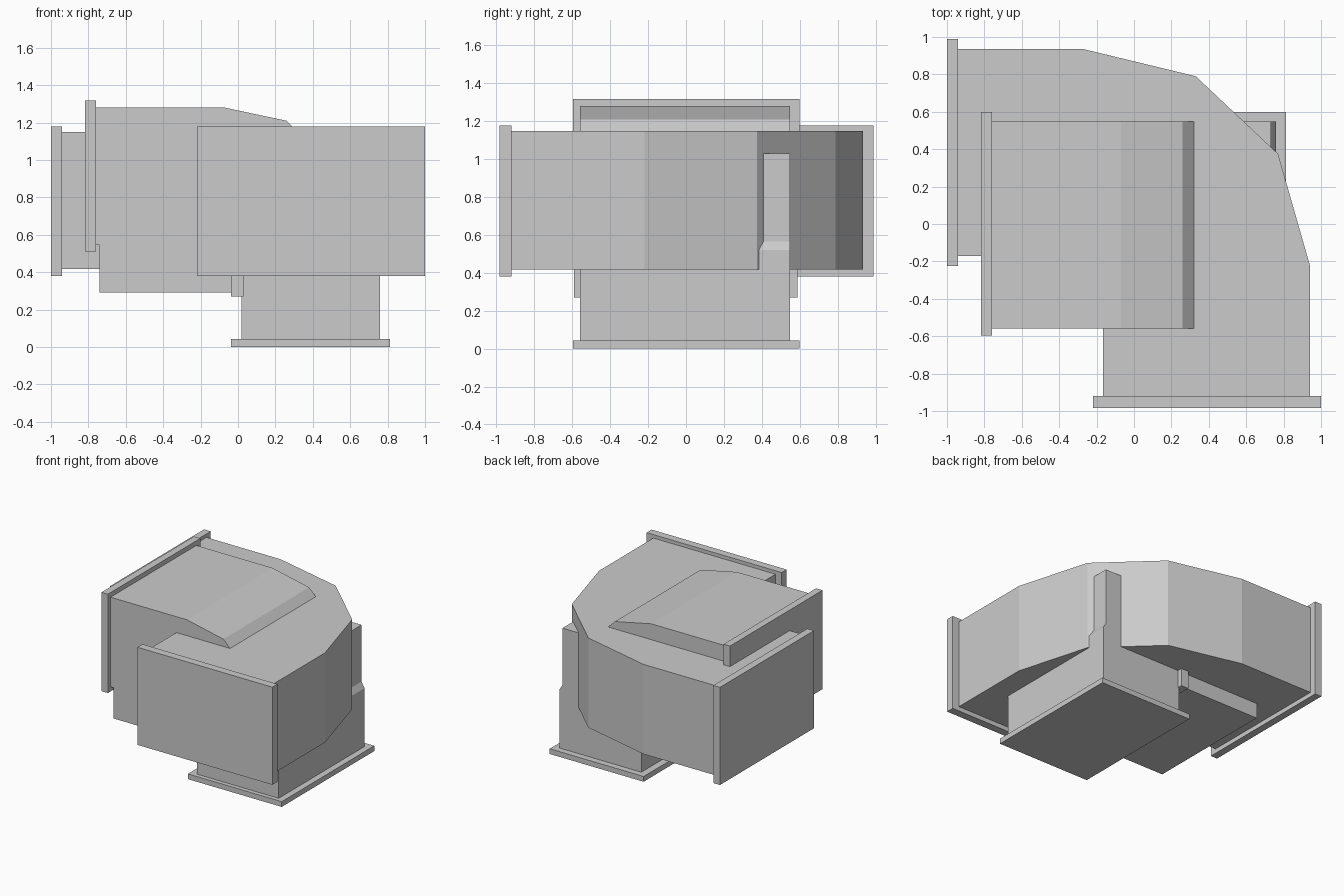
import bpy, bmesh
from mathutils import Vector

if "Cube" in bpy.data.objects:
    bpy.data.objects.remove(bpy.data.objects["Cube"])


def extrude_profile(name, points, direction):
    """Close a planar outline and extrude it into a solid."""
    bm = bmesh.new()
    face = bm.faces.new([bm.verts.new(p) for p in points])
    res = bmesh.ops.extrude_face_region(bm, geom=[face], use_keep_orig=True)
    moved = [g for g in res["geom"] if isinstance(g, bmesh.types.BMVert)]
    bmesh.ops.translate(bm, vec=Vector(direction), verts=moved)
    bmesh.ops.recalc_face_normals(bm, faces=bm.faces)
    mesh = bpy.data.meshes.new(name)
    bm.to_mesh(mesh)
    bm.free()
    obj = bpy.data.objects.new(name, mesh)
    bpy.context.collection.objects.link(obj)
    return obj


def box(name, x, y, z):
    """Box from (min, max) ranges."""
    pts = [(x[0], y[0], z[0]), (x[1], y[0], z[0]),
           (x[1], y[1], z[0]), (x[0], y[1], z[0])]
    return extrude_profile(name, pts, (0, 0, z[1] - z[0]))


# Horizontal elbow: faceted quarter turn seen from above
plan = [(-0.94, 0.935), (-0.27, 0.935), (0.33, 0.79), (0.77, 0.375), (0.94, -0.22),
        (0.94, -0.92), (-0.165, -0.92), (-0.165, -0.22), (-0.22, -0.17), (-0.94, -0.17)]
extrude_profile("horizontal_elbow", [(x, y, 0.417) for x, y in plan], (0, 0, 0.733))
box("horizontal_elbow_side_flange", (-1.0, -0.94), (-0.225, 0.99), (0.38, 1.178))
box("horizontal_elbow_front_flange", (-0.22, 1.0), (-0.985, -0.92), (0.38, 1.178))

# Vertical elbow: faceted quarter turn seen from the front
side = [(-0.76, 1.28), (-0.07, 1.28), (0.26, 1.21), (0.50, 0.97), (0.76, 0.52),
        (0.76, 0.04), (0.02, 0.04), (0.02, 0.50), (-0.03, 0.547), (-0.76, 0.547)]
extrude_profile("vertical_elbow", [(x, -0.56, z) for x, z in side], (0, 1.108, 0))
box("vertical_elbow_side_flange", (-0.818, -0.76), (-0.595, 0.6), (0.51, 1.318))
box("vertical_elbow_base_flange", (-0.037, 0.812), (-0.595, 0.6), (0.0, 0.043))

# Straight duct crossing the elbows, with its joint collar
box("straight_duct", (-0.74, 0.733), (-0.553, 0.548), (0.292, 1.03))
box("straight_duct_collar", (-0.037, 0.03), (-0.59, 0.588), (0.27, 1.055))
